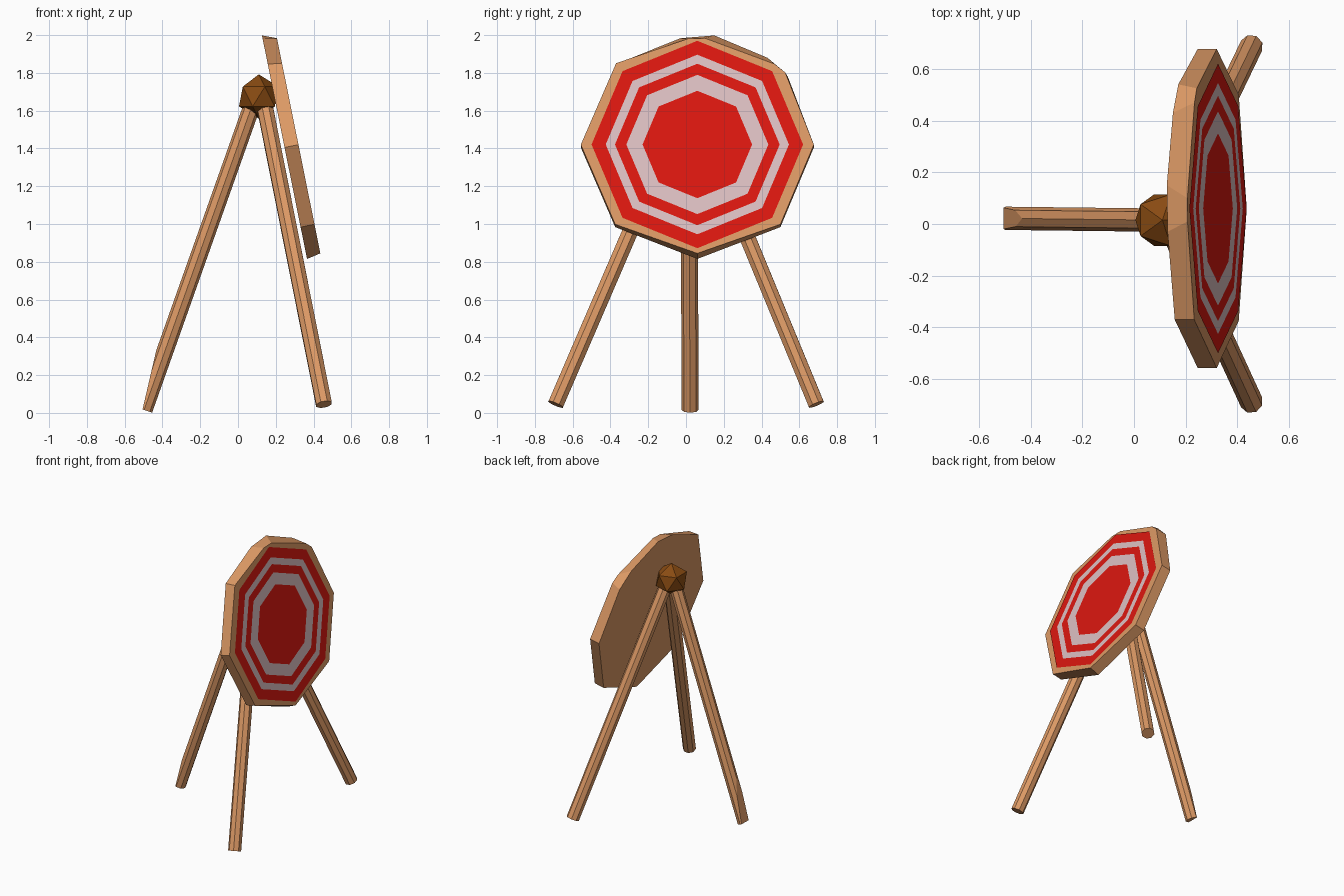
import bpy, bmesh, math
from mathutils import Vector, Matrix

if "Cube" in bpy.data.objects:
    bpy.data.objects.remove(bpy.data.objects["Cube"])


def material(name, r, g, b):
    m = bpy.data.materials.new(name)
    m.diffuse_color = (r, g, b, 1)
    m.use_nodes = True
    m.node_tree.nodes["Principled BSDF"].inputs["Base Color"].default_value = m.diffuse_color
    return m


WOOD = material("wood", 0.72, 0.32, 0.13)
DARK = material("dark_wood", 0.25, 0.07, 0.006)
RED = material("red_paint", 0.72, 0.009, 0.005)
WHITE = material("white_paint", 0.72, 0.53, 0.54)


def finish(bm, name, *mats):
    me = bpy.data.meshes.new(name)
    bm.to_mesh(me)
    bm.free()
    for m in mats:
        me.materials.append(m)
    ob = bpy.data.objects.new(name, me)
    bpy.context.collection.objects.link(ob)
    return ob


# Tilted frame of the board: local x = sideways, y = up the board, z = out of the face
tilt = math.radians(11.4)
c, s = math.cos(tilt), math.sin(tilt)
FRAME = Matrix(((0, -s, c, 0.32), (1, 0, 0, 0.06), (0, c, s, 1.42), (0, 0, 0, 1)))

# Octagonal wooden board with roughly chipped upper corners
common = [(-0.617, 0), (-0.435, -0.43)]
front = common + [(0, -0.587), (0.44, -0.43), (0.617, 0), (0.465, 0.39),
                  (0.41, 0.435), (0.04, 0.575), (-0.05, 0.572), (-0.43, 0.44)]
back = common + [(0, -0.602), (0.44, -0.43), (0.617, 0), (0.48, 0.38),
                 (0.37, 0.485), (0.09, 0.605), (-0.09, 0.59), (-0.43, 0.45)]
bm = bmesh.new()
f = [bm.verts.new((u, v, 0)) for u, v in front]
b = [bm.verts.new((u, v, -0.075)) for u, v in back]
bm.faces.new(f)
bm.faces.new(b[::-1])
for i in range(len(f)):
    j = (i + 1) % len(f)
    bm.faces.new((f[i], b[i], b[j], f[j]))
bmesh.ops.recalc_face_normals(bm, faces=bm.faces)
bm.transform(FRAME)
finish(bm, "board", WOOD)

# Painted bands and bullseye, just proud of the board
bm = bmesh.new()
rings = [[bm.verts.new((r * math.cos(k * math.pi / 4), r * math.sin(k * math.pi / 4), 0.005))
          for k in range(8)] for r in (0.56, 0.485, 0.436, 0.376, 0.29)]
for n in range(4):
    for k in range(8):
        j = (k + 1) % 8
        face = bm.faces.new((rings[n][k], rings[n][j], rings[n + 1][j], rings[n + 1][k]))
        face.material_index = n % 2
bm.faces.new(rings[4])
bm.transform(FRAME)
finish(bm, "painted_rings", RED, WHITE)


# Octagonal pole from foot to top, optionally shaved by a plane
def leg(name, foot, top, cut=None):
    foot, top = Vector(foot), Vector(top)
    axis = top - foot
    bm = bmesh.new()
    bmesh.ops.create_cone(bm, cap_ends=True, segments=8, radius1=0.045, radius2=0.045,
                          depth=axis.length)
    bm.transform(Matrix.Translation((foot + top) / 2)
                 @ axis.to_track_quat('Z', 'Y').to_matrix().to_4x4())
    if cut:
        r = bmesh.ops.bisect_plane(bm, geom=bm.verts[:] + bm.edges[:] + bm.faces[:],
                                   plane_co=cut[0], plane_no=cut[1], clear_outer=True)
        edges = [e for e in r["geom_cut"] if isinstance(e, bmesh.types.BMEdge)]
        bmesh.ops.contextual_create(bm, geom=edges)
        bmesh.ops.recalc_face_normals(bm, faces=bm.faces)
    finish(bm, name, WOOD)


for side, label in ((-1, "left"), (1, "right")):
    leg("front_leg_" + label, (0.455, 0.69 * side, 0.045), (0.13, 0.015, 1.68))
leg("back_leg", (-0.497, 0.022, 0.016), (0.09, 0.015, 1.67),
    ((-0.505, 0, 0.02), (-0.28, 0, 0.065)))

# Faceted knot joining the legs
bm = bmesh.new()
bmesh.ops.create_icosphere(bm, subdivisions=1, radius=0.117)
bm.transform(Matrix.Translation((0.11, 0.015, 1.675)))
finish(bm, "leg_knot", DARK)
